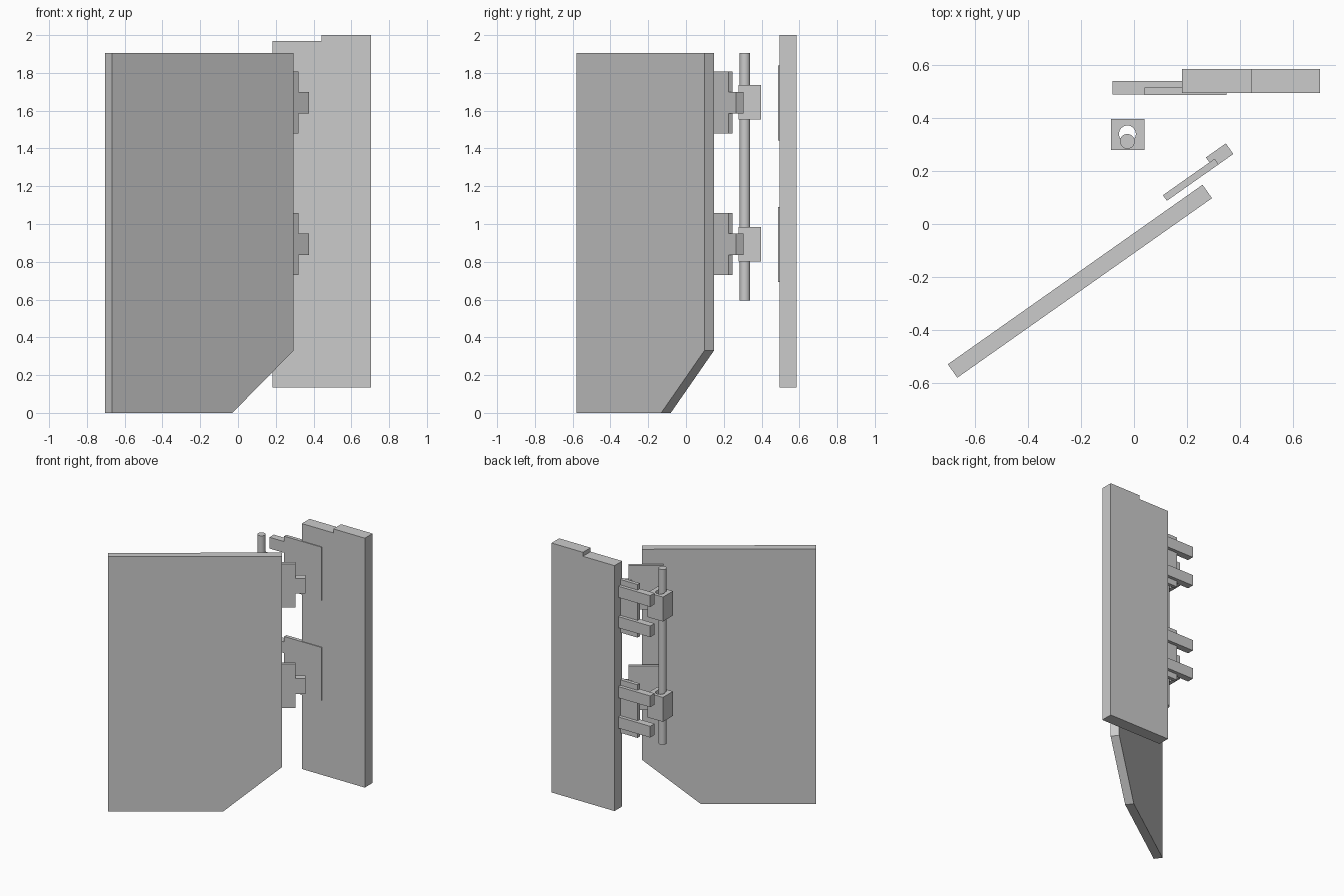
import bpy, bmesh, math
from mathutils import Matrix

if "Cube" in bpy.data.objects:
    bpy.data.objects.remove(bpy.data.objects["Cube"])

SWING = Matrix.Rotation(math.radians(35.18), 4, 'Z')   # door is swung open
STILL = Matrix.Identity(4)
DROP = 0.75                                            # spacing between the two hinges


def prism(name, profile, y0, y1, matrix=STILL):
    """Extrude an x-z profile from y0 to y1."""
    bm = bmesh.new()
    face = bm.faces.new([bm.verts.new((x, y0, z)) for x, z in profile])
    ext = bmesh.ops.extrude_face_region(bm, geom=[face])
    moved = [g for g in ext['geom'] if isinstance(g, bmesh.types.BMVert)]
    bmesh.ops.translate(bm, verts=moved, vec=(0, y1 - y0, 0))
    bmesh.ops.recalc_face_normals(bm, faces=bm.faces[:])
    bm.transform(matrix)
    mesh = bpy.data.meshes.new(name)
    bm.to_mesh(mesh)
    bm.free()
    ob = bpy.data.objects.new(name, mesh)
    bpy.context.collection.objects.link(ob)
    return ob


def block(name, x0, x1, y0, y1, z0, z1, matrix=STILL):
    return prism(name, [(x0, z0), (x1, z0), (x1, z1), (x0, z1)], y0, y1, matrix)


def rod(name, x, y, r, z0, z1):
    bpy.ops.mesh.primitive_cylinder_add(vertices=32, radius=r, depth=z1 - z0,
                                        location=(x, y, (z0 + z1) / 2))
    ob = bpy.context.object
    ob.name = name
    bpy.ops.object.shade_smooth_by_angle()
    return ob


# Door panel with a clipped lower corner
prism("door_panel", [(-0.88, 0), (-0.10, 0), (0.297, 0.33), (0.297, 1.905), (-0.88, 1.905)],
      -0.09, -0.028, SWING)

# Frame post with a small step in its top
prism("frame_post", [(0.182, 0.135), (0.703, 0.135), (0.703, 2.0), (0.443, 2.0),
                     (0.443, 1.97), (0.182, 1.97)], 0.494, 0.585)

# Hinge pin and the cutter for its bore
rod("hinge_pin", -0.025, 0.312, 0.028, 0.595, 1.905)
cutter = rod("bore_cutter", -0.025, 0.34, 0.032, 0.4, 2.1)
cutter.hide_render = True
cutter.hide_set(True)

for label, dz in (("upper", 0), ("lower", -DROP)):
    # Door leaf: thin plate and one thick centre knuckle
    block(f"{label}_door_leaf", 0.152, 0.391, 0.0, 0.026, 1.48 + dz, 1.808 + dz, SWING)
    block(f"{label}_door_knuckle", 0.367, 0.459, 0.0, 0.049, 1.585 + dz, 1.70 + dz, SWING)

    # Frame leaf: thin plate and two arms
    block(f"{label}_frame_leaf", 0.04, 0.35, 0.488, 0.515, 1.443 + dz, 1.84 + dz)
    for arm, z0 in (("top", 1.715), ("bottom", 1.488)):
        block(f"{label}_{arm}_frame_arm", -0.082, 0.19, 0.4885, 0.54, z0 + dz, z0 + 0.084 + dz)

    # Bored pin block
    pin_block = block(f"{label}_pin_block", -0.087, 0.04, 0.279, 0.397, 1.552 + dz, 1.735 + dz)
    bore = pin_block.modifiers.new("bore", 'BOOLEAN')
    bore.operation = 'DIFFERENCE'
    bore.solver = 'EXACT'
    bore.object = cutter
